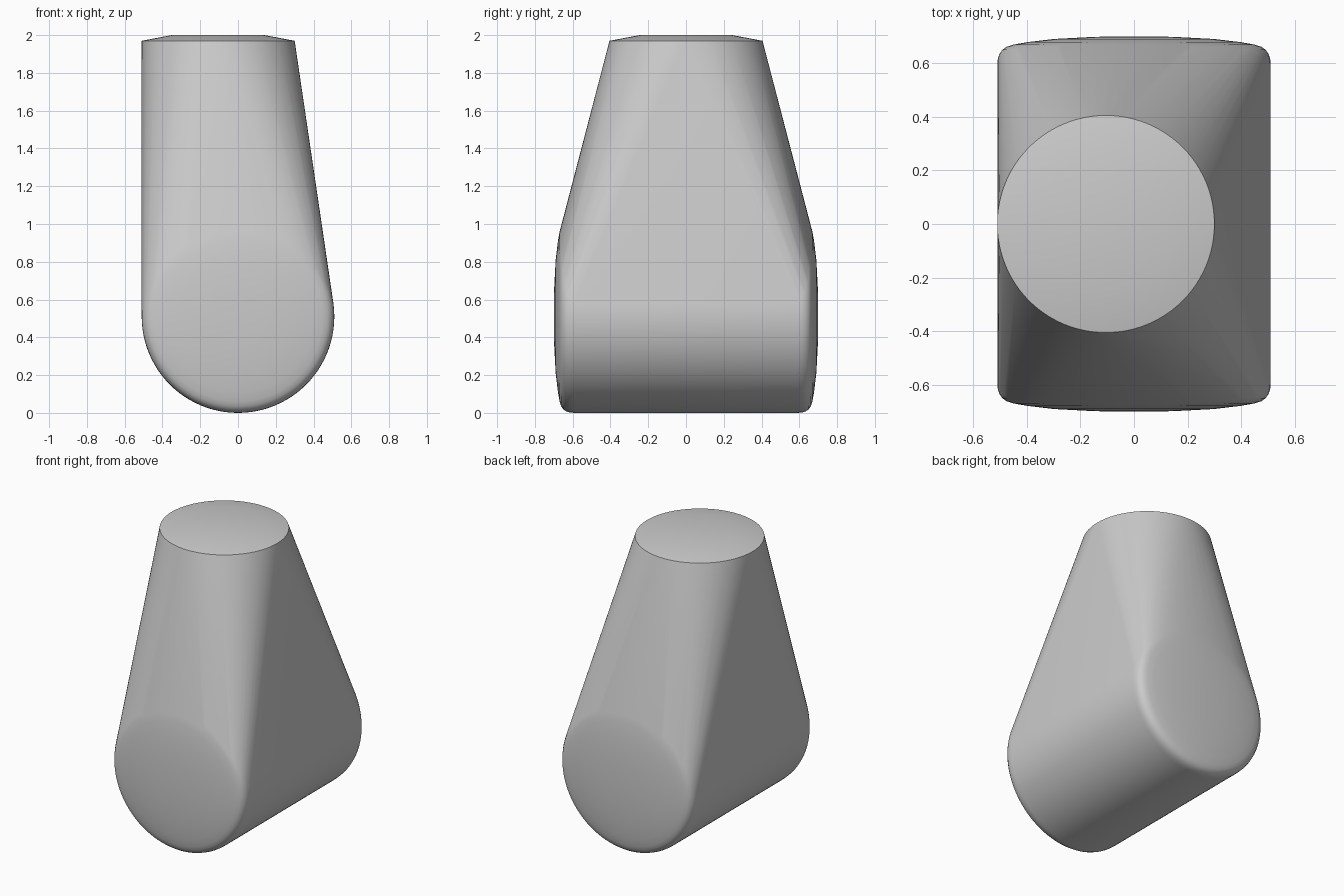
import bpy, bmesh, math
from mathutils import Vector

if "Cube" in bpy.data.objects:
    bpy.data.objects.remove(bpy.data.objects["Cube"])

SEG = 96
bm = bmesh.new()


def ring(center, radius, u, v):
    """Add a ring of hull points in the plane spanned by u and v."""
    for i in range(SEG):
        a = 2 * math.pi * i / SEG
        bm.verts.new(Vector(center) + radius * (math.cos(a) * Vector(u) + math.sin(a) * Vector(v)))


# Horizontal barrel with rounded rims and gently domed ends (radius, half length)
barrel = [(0.51, 0.59), (0.508, 0.615), (0.502, 0.634), (0.491, 0.65), (0.475, 0.661),
          (0.45, 0.669), (0.40, 0.678), (0.30, 0.69), (0.15, 0.698), (0.04, 0.70)]
for side in (-1, 1):
    for radius, y in barrel:
        ring((0, side * y, 0.51), radius, (1, 0, 0), (0, 0, 1))

# Round top end with a shallow raised centre
for radius, z in ((0.405, 1.97), (0.245, 2.0)):
    ring((-0.105, 0, z), radius, (1, 0, 0), (0, 1, 0))

# Skin stretched between barrel and top
hull = bmesh.ops.convex_hull(bm, input=bm.verts[:])
loose = {g for g in hull["geom_interior"] + hull["geom_unused"] if isinstance(g, bmesh.types.BMVert)}
bmesh.ops.delete(bm, geom=[v for v in loose if v.is_valid], context='VERTS')
bmesh.ops.dissolve_limit(bm, angle_limit=math.radians(0.1), verts=bm.verts[:], edges=bm.edges[:])
bmesh.ops.recalc_face_normals(bm, faces=bm.faces[:])

mesh = bpy.data.meshes.new("tapered_body")
bm.to_mesh(mesh)
bm.free()
body = bpy.data.objects.new("tapered_body", mesh)
bpy.context.collection.objects.link(body)

# Plain grey finish
grey = bpy.data.materials.new("light_grey")
grey.diffuse_color = (0.6, 0.6, 0.6, 1)
grey.use_nodes = True
grey.node_tree.nodes["Principled BSDF"].inputs["Base Color"].default_value = grey.diffuse_color
mesh.materials.append(grey)

# Smooth shading with a crisp top rim
bpy.context.view_layer.objects.active = body
body.select_set(True)
bpy.ops.object.shade_smooth_by_angle(angle=math.radians(40))
